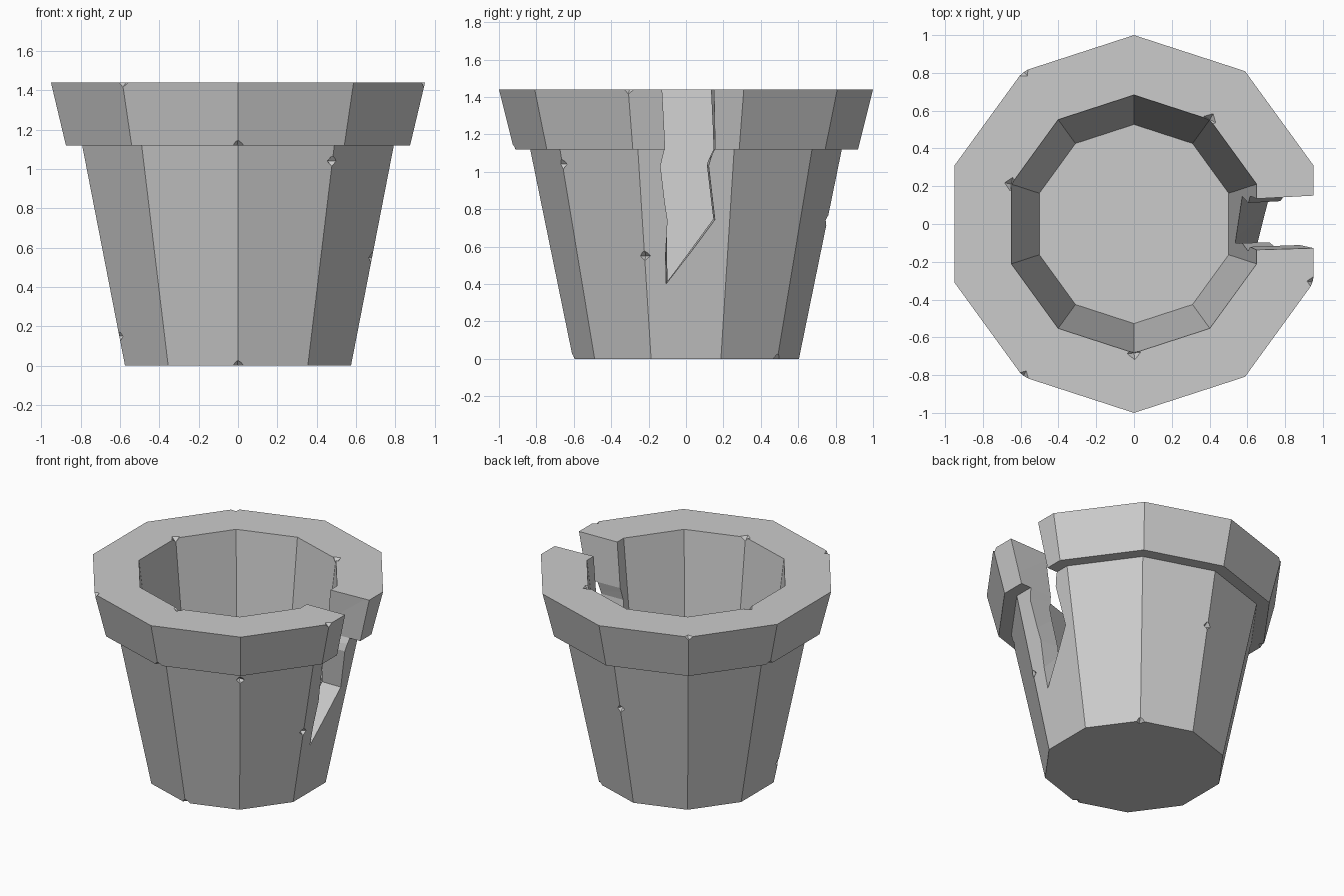
import bpy, bmesh
from math import cos, sin, radians
from mathutils import Matrix, Vector

if "Cube" in bpy.data.objects:
    bpy.data.objects.remove(bpy.data.objects["Cube"])

SIDES = 10


def polar(r, deg, z):
    return Vector((r * cos(radians(deg)), r * sin(radians(deg)), z))


def make_object(name, bm):
    bmesh.ops.recalc_face_normals(bm, faces=bm.faces)
    mesh = bpy.data.meshes.new(name)
    bm.to_mesh(mesh)
    bm.free()
    obj = bpy.data.objects.new(name, mesh)
    bpy.context.collection.objects.link(obj)
    return obj


def cut(target, cutter):
    mod = target.modifiers.new("cut", 'BOOLEAN')
    mod.operation = 'DIFFERENCE'
    mod.solver = 'EXACT'
    mod.object = cutter
    cutter.hide_render = True
    bpy.context.view_layer.objects.active = target
    bpy.ops.object.modifier_apply(modifier=mod.name)
    bpy.data.objects.remove(cutter)


def body_r(z):
    return 0.604 + 0.204 * z


# Pot: ten-sided lathe of the wall profile (radius, height)
profile = [(0.604, 0), (0.833, 1.12), (0.92, 1.12), (1.0, 1.44),
           (0.683, 1.44), (0.527, 0.1)]
bm = bmesh.new()
rings = [[bm.verts.new(polar(r, 18 + 36 * i, z)) for i in range(SIDES)]
         for r, z in profile]
for a, b in zip(rings, rings[1:]):
    for i in range(SIDES):
        j = (i + 1) % SIDES
        bm.faces.new((a[i], a[j], b[j], b[i]))
bm.faces.new(rings[0])
bm.faces.new(rings[-1])
pot = make_object("flower_pot", bm)

# Jagged crack through the right wall: outline (y, z) outside and inside
outer = [(-0.13, 1.5), (-0.107, 1.12), (-0.134, 1.03), (-0.098, 0.74),
         (-0.118, 0.375), (0.162, 0.74), (0.125, 1.03), (0.16, 1.12), (0.15, 1.5)]
inner = [(-0.145, 1.5), (-0.125, 1.12), (-0.145, 1.03), (-0.1, 0.74),
         (-0.097, 0.42), (0.142, 0.75), (0.106, 1.04), (0.143, 1.12), (0.122, 1.5)]
bm = bmesh.new()
near = [bm.verts.new((0.5, y, z)) for y, z in inner]
# outside points follow the slope of the wall, then overshoot it slightly
far = [bm.verts.new((1.0 if z > 1.1 else 0.85, y, z)) for y, z in outer]
n = len(near)
for i in range(n):
    j = (i + 1) % n
    bm.faces.new((near[i], near[j], far[j]))
    bm.faces.new((near[i], far[j], far[i]))
caps = [bm.faces.new(near), bm.faces.new(far)]
bmesh.ops.triangulate(bm, faces=caps)
cut(pot, make_object("crack_cutter", bm))

# Small chips along the edges (radius, angle, height)
chips = [(1.0, -126, 1.44), (1.0, 126, 1.44), (1.0, -18, 1.44),
         (0.683, 54, 1.44), (0.683, -90, 1.44), (0.683, 162, 1.44),
         (0.92, -90, 1.12), (0.92, 162, 1.12),
         (body_r(1.04), -54, 1.04), (body_r(0.55), -18, 0.55),
         (body_r(0.74), 90, 0.74), (body_r(0.15), -162, 0.15),
         (0.604, -90, 0), (0.604, 54, 0)]
bm = bmesh.new()
for r, deg, z in chips:
    place = Matrix.Translation(polar(r, deg, z)) @ Matrix.Rotation(radians(deg + 7), 4, 'Z')
    bmesh.ops.create_cone(bm, cap_ends=False, segments=4, radius1=0.036, radius2=0,
                          depth=0.03, matrix=place @ Matrix.Translation((0, 0, 0.015)))
    bmesh.ops.create_cone(bm, cap_ends=False, segments=4, radius1=0, radius2=0.036,
                          depth=0.03, matrix=place @ Matrix.Translation((0, 0, -0.015)))
bmesh.ops.remove_doubles(bm, verts=bm.verts, dist=0.0005)
cut(pot, make_object("chip_cutter", bm))
